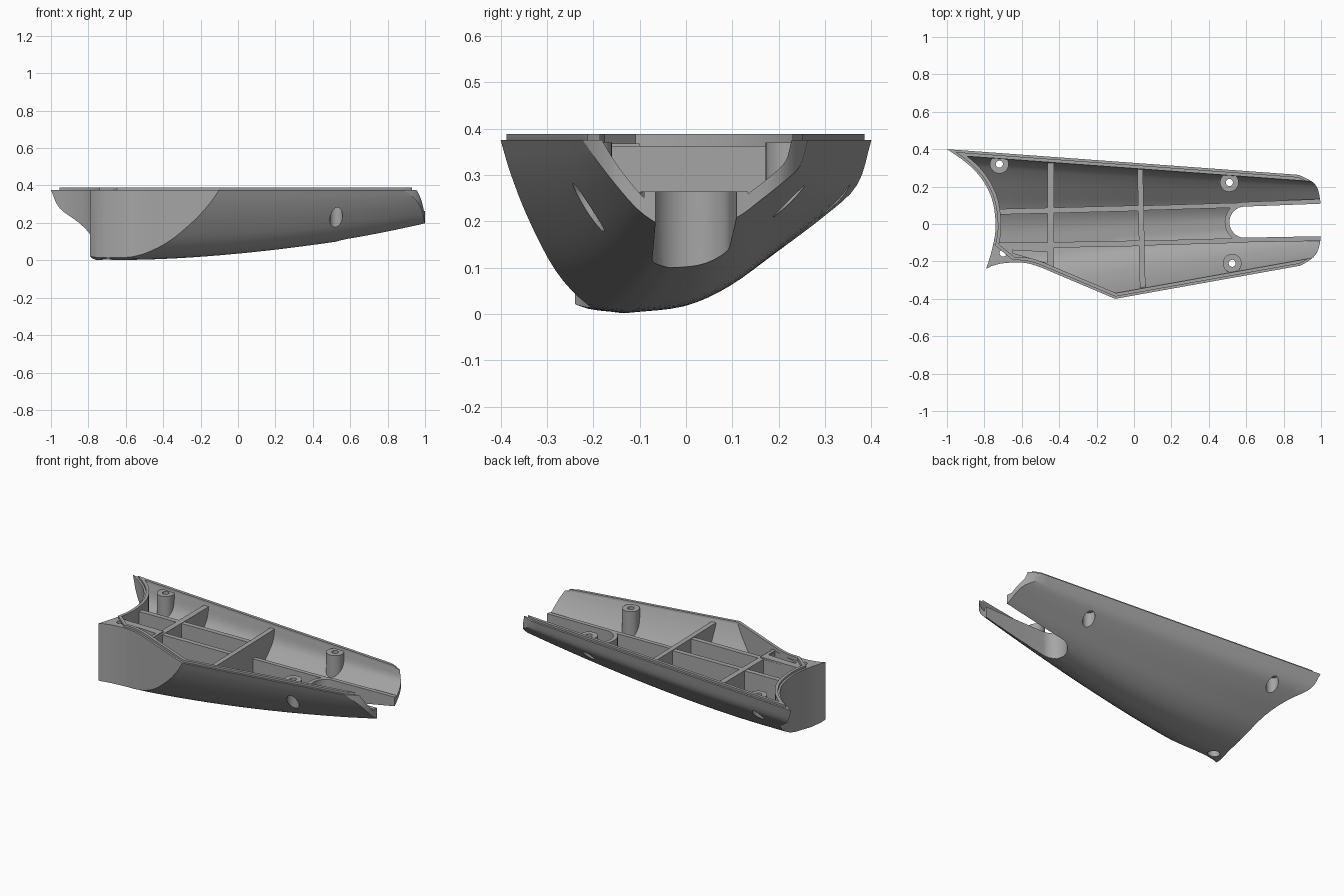
import bpy, bmesh, math
from mathutils import Vector

if "Cube" in bpy.data.objects:
    bpy.data.objects.remove(bpy.data.objects["Cube"])

RIM = 0.375
WALL = 0.03

grey = bpy.data.materials.new("plain grey plastic")
grey.use_nodes = True
color = (0.38, 0.38, 0.38, 1)
grey.diffuse_color = color
grey.node_tree.nodes["Principled BSDF"].inputs["Base Color"].default_value = color


def smooth(pts, n=4):
    """Sample a Catmull-Rom curve through 2D points."""
    p = [Vector(q) for q in pts]
    p = [2 * p[0] - p[1]] + p + [2 * p[-1] - p[-2]]
    out = []
    for a, b, c, d in zip(p, p[1:], p[2:], p[3:]):
        for k in range(n):
            t = k / n
            out.append(0.5 * (2 * b + (c - a) * t + (2 * a - 5 * b + 4 * c - d) * t * t
                              + (3 * b - a - 3 * c + d) * t ** 3))
    return out + [p[-2]]


def offset(poly, d):
    """Mitred inward offset of a counter-clockwise polygon."""
    poly = [Vector(q) for q in poly]
    out = []
    for i, p in enumerate(poly):
        e1 = (p - poly[i - 1]).normalized()
        e2 = (poly[(i + 1) % len(poly)] - p).normalized()
        n1, n2 = Vector((-e1.y, e1.x)), Vector((-e2.y, e2.x))
        out.append(p + (n1 + n2) * d / (1 + n1.dot(n2)))
    return out


def loft(name, rings):
    """Closed solid through equal rings of 3D points."""
    bm = bmesh.new()
    rows = [[bm.verts.new(c) for c in ring] for ring in rings]
    for a, b in zip(rows, rows[1:]):
        for i in range(len(a)):
            bm.faces.new((a[i - 1], a[i], b[i], b[i - 1]))
    bm.faces.new(rows[0])
    bm.faces.new(rows[-1])
    bmesh.ops.recalc_face_normals(bm, faces=bm.faces)
    mesh = bpy.data.meshes.new(name)
    bm.to_mesh(mesh)
    bm.free()
    mesh.materials.append(grey)
    obj = bpy.data.objects.new(name, mesh)
    bpy.context.collection.objects.link(obj)
    return obj


def prism(name, poly, z0, z1):
    return loft(name, [[(x, y, z) for x, y in poly] for z in (z0, z1)])


def cylinder(name, at, r, z0, z1, n=32):
    angles = [math.tau * k / n for k in range(n)]
    return prism(name, [(at[0] + r * math.cos(a), at[1] + r * math.sin(a)) for a in angles], z0, z1)


def strip(name, a, b, width, top):
    a, b = Vector(a), Vector(b)
    d = (b - a).normalized() * width / 2
    n = Vector((-d.y, d.x))
    return prism(name, [a + n, a - n, b - n, b + n], -0.2, top)


def boolean(obj, tool, op, keep=False):
    mod = obj.modifiers.new("cut", 'BOOLEAN')
    mod.operation, mod.object, mod.solver = op, tool, 'EXACT'
    bpy.context.view_layer.update()
    graph = bpy.context.evaluated_depsgraph_get()
    mesh = bpy.data.meshes.new_from_object(obj.evaluated_get(graph))
    obj.modifiers.clear()
    obj.data = mesh
    if not keep:
        bpy.data.objects.remove(tool)


# Hull cross-section: (fraction of half width, fraction of depth)
front_half = smooth([(0, 0), (.24, .045), (.5, .23), (.74, .53), (.9, .79), (1, 1)])
back_half = smooth([(0, 0), (.25, .04), (.45, .16), (.64, .35), (.83, .56), (.95, .74), (1, 1)])


def hull(name, inset):
    rings = []
    for k in range(31):
        x = -1.25 + 2.5 * k / 30
        front = -0.382 + 0.179 * x + inset
        back = 0.327 - 0.073 * x - inset
        mid = -0.08 + 0.08 * x
        low = 0.002 + 0.08 * max(x + 0.6, 0) ** 1.7 + inset
        ring = [(x, front, 0.6)]
        ring += [(x, mid + u * (front - mid), low + v * (RIM - low)) for u, v in reversed(front_half)]
        ring += [(x, mid + u * (back - mid), low + v * (RIM - low)) for u, v in back_half[1:]]
        rings.append(ring + [(x, back, 0.6)])
    return loft(name, rings)


# Plan outline: concave end, scooped side, rounded tips
end_curve = smooth([(-1.13, .46), (-1, .40), (-.85, .285), (-.765, .15), (-.74, 0), (-.755, -.12), (-.79, -.24)])
scoop = smooth([(-.76, -.224), (-.7, -.21), (-.6, -.206), (-.52, -.224), (-.42, -.265)])
scoop += [Vector((.1, -.485))]
tips = smooth([(.8, -.27), (.87, -.232), (.93, -.2), (.97, -.165), (.99, -.12), (1, -.06)])
tips += smooth([(1, .1), (.985, .18), (.96, .22), (.91, .25), (.86, .27), (.8, .3)])
inner_start = [p for p in end_curve if p.y > -.121] + [p for p in scoop if p.x > -.67]
body_plan = end_curve + scoop + [(.1, -.6), (.8, -.6)] + tips + [(.8, .6), (-1.13, .6)]
cavity_plan = inner_start + [(.1, -.7), (1.4, -.7), (1.4, .7), (-1.13, .7)]
lip_plan = inner_start + [(.1, -.6), (.8, -.6)] + tips + [(.8, .6), (-1.13, .6)]

# Slot between the tips
arc = [math.pi / 2 + math.pi * k / 16 for k in range(17)]
slot = [(1.3, .12)] + [(.59 + .08 * math.cos(a), .01 + .083 * math.sin(a)) for a in arc] + [(1.3, -.06)]

# Cavity with ribs, bosses and corner block left standing
cavity = hull("cavity", WALL)
boolean(cavity, prism("cavity_plan", offset(cavity_plan, WALL), -0.1, 0.5), 'INTERSECT')
block = prism("corner_block", [(-.95, -.4), (-.44, -.4), (-.44, -.1), (-.95, -.1)], -0.2, 0.368)
boolean(block, prism("pocket", [(-.65, -.14), (-.65, -.155), (-.46, -.21), (-.46, -.15)], -0.3, 0.5), 'DIFFERENCE')
boolean(cavity, block, 'DIFFERENCE')
ribs = [((-.447, -.6), (-.445, .6), .035, .36), ((.052, -.6), (.026, .6), .03, .362),
        ((-.9, .061), (.04, .085), .03, .358), ((-.9, -.121), (.04, -.103), .03, .358),
        ((.03, .085), (.6, .102), .026, .262), ((.03, -.103), (.6, -.087), .026, .262)]
for a, b, width, top in ribs:
    boolean(cavity, strip("rib", a, b, width, top), 'DIFFERENCE')
boolean(cavity, prism("slot_wall", offset(slot, -.025), -0.2, 0.264), 'DIFFERENCE')
bosses = [(-.72, .32), (.51, .222), (.525, -.21)]
for at in bosses:
    boolean(cavity, cylinder("boss", at, .05, -0.2, 0.37), 'DIFFERENCE')

# Shell body
shell = hull("housing_shell", 0)
boolean(shell, prism("body_plan", body_plan, -0.3, RIM), 'INTERSECT')
boolean(shell, cavity, 'DIFFERENCE', keep=True)
boolean(shell, prism("slot", slot, -0.4, 0.7), 'DIFFERENCE')

# Screw holes with recesses from below
for at in bosses + [(-.70, -.155)]:
    boolean(shell, cylinder("screw_recess", at, .034, -0.3, 0.3), 'DIFFERENCE')
    boolean(shell, cylinder("screw_hole", at, .019, 0.2, 0.6), 'DIFFERENCE')

# Raised lip inside the rim
lip = hull("rim_lip", 0.012)
boolean(lip, prism("lip_plan", offset(lip_plan, 0.012), 0.374, 0.388), 'INTERSECT')
boolean(lip, cavity, 'DIFFERENCE')

for obj in (shell, lip):
    bpy.ops.object.select_all(action='DESELECT')
    obj.select_set(True)
    bpy.context.view_layer.objects.active = obj
    bpy.ops.object.shade_smooth_by_angle(angle=math.radians(28))
